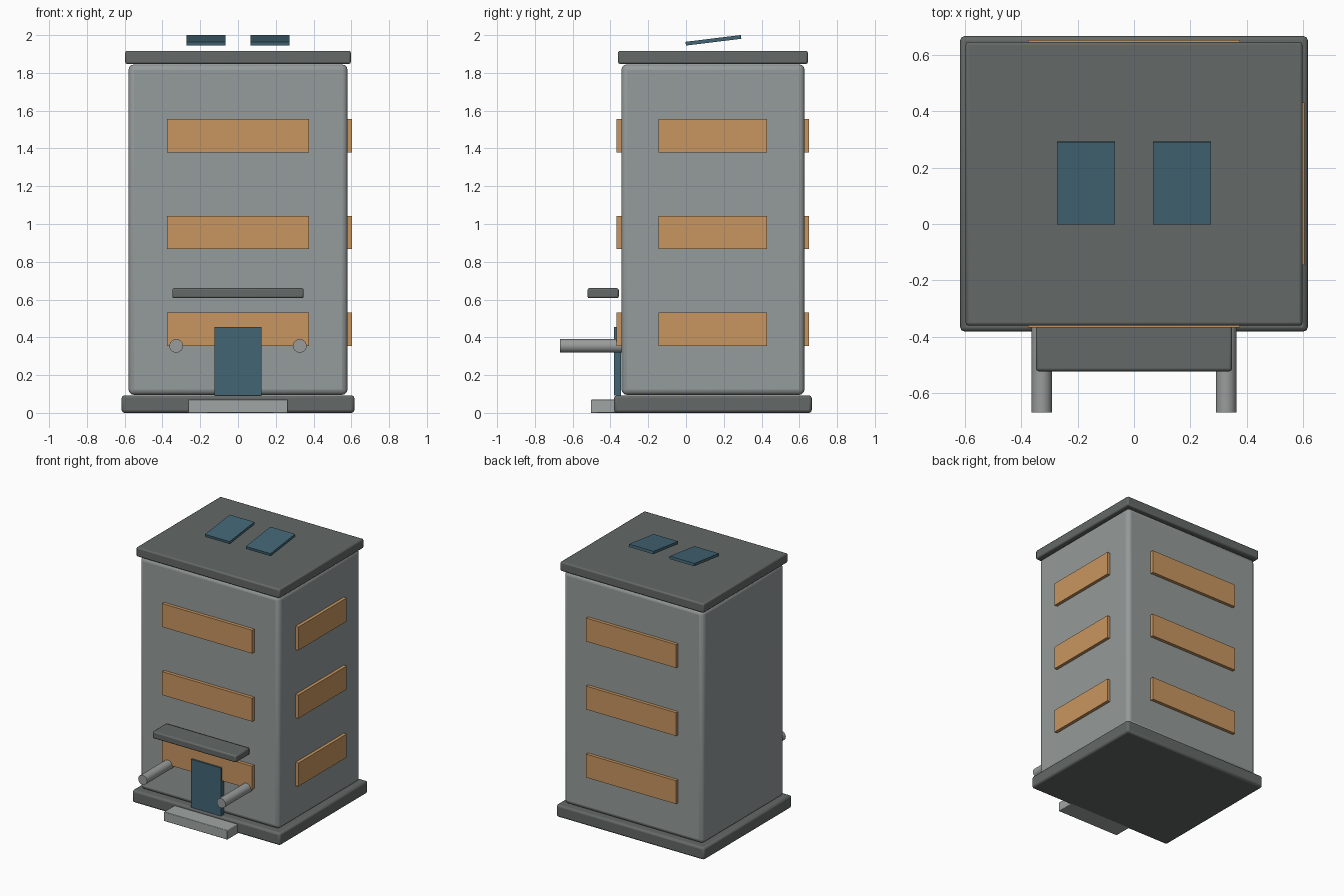
import bpy
import math

cube = bpy.data.objects.get("Cube")
if cube:
    bpy.data.objects.remove(cube, do_unlink=True)


def material(name, r, g, b):
    m = bpy.data.materials.new(name)
    m.use_nodes = True
    m.diffuse_color = (r, g, b, 1)
    bsdf = next(n for n in m.node_tree.nodes if n.type == "BSDF_PRINCIPLED")
    bsdf.inputs["Base Color"].default_value = (r, g, b, 1)
    return m


WALL = material("wall grey", 0.30, 0.33, 0.325)
DARK = material("dark slate", 0.125, 0.14, 0.135)
CONCRETE = material("pale concrete", 0.35, 0.38, 0.37)
METAL = material("rail metal", 0.32, 0.335, 0.33)
AMBER = material("amber glass", 0.58, 0.305, 0.115)
BLUE = material("blue glass", 0.055, 0.13, 0.175)


def finish(obj, name, mat, bevel=0, segments=2):
    obj.name = name
    obj.data.materials.append(mat)
    if bevel:
        mod = obj.modifiers.new("Bevel", "BEVEL")
        mod.width = bevel
        mod.segments = segments
        bpy.ops.object.shade_smooth_by_angle(angle=math.radians(35))
    return obj


def box(name, mat, x, y, z, bevel=0, segments=2):
    """Box spanning the given (low, high) pair on each axis."""
    spans = (x, y, z)
    bpy.ops.mesh.primitive_cube_add(size=1, location=[(a + b) / 2 for a, b in spans])
    obj = bpy.context.object
    obj.scale = [b - a for a, b in spans]
    bpy.ops.object.transform_apply(location=False, rotation=False, scale=True)
    return finish(obj, name, mat, bevel, segments)


# Main block, plinth and roof
FRONT, BACK, SIDE = -0.342, 0.628, 0.58
box("base_slab", DARK, (-0.616, 0.616), (-0.381, 0.666), (0, 0.093), 0.015)
box("building_body", WALL, (-SIDE, SIDE), (FRONT, BACK), (0.095, 1.845), 0.03, 3)
box("roof_slab", DARK, (-0.597, 0.597), (-0.36, 0.645), (1.847, 1.917), 0.01)

# Window bands: five panes front and back, one long pane on the left side
PANES, HALF = 5, 0.375
step = 2 * HALF / PANES
for floor in range(3):
    low = 0.355 + 0.512 * floor
    z = (low, low + 0.176)
    for i in range(PANES):
        x = (-HALF + i * step, -HALF + (i + 1) * step)
        box(f"front_window_{floor}_{i}", AMBER, x, (FRONT - 0.025, FRONT + 0.01), z)
        box(f"back_window_{floor}_{i}", AMBER, x, (BACK - 0.01, BACK + 0.024), z)
    box(f"side_window_{floor}", AMBER, (SIDE - 0.01, SIDE + 0.024), (-0.145, 0.43), z)

# Entrance
box("door", BLUE, (-0.125, 0.125), (-0.38, -0.345), (0.093, 0.455))
box("entrance_step", CONCRETE, (-0.264, 0.264), (-0.504, -0.34), (0, 0.07), 0.004)
box("entrance_canopy", DARK, (-0.348, 0.348), (-0.522, -0.356), (0.607, 0.66), 0.01)

for label, side in (("left", 1), ("right", -1)):
    # Horizontal rails either side of the door
    bpy.ops.mesh.primitive_cylinder_add(
        vertices=24, radius=0.036, depth=0.34,
        location=(side * 0.327, -0.498, 0.355), rotation=(math.pi / 2, 0, 0))
    finish(bpy.context.object, label + "_rail", METAL)
    bpy.ops.object.shade_smooth_by_angle(angle=math.radians(35))

    # Tilted roof panels
    panel = box(label + "_roof_panel", BLUE, (side * 0.17 - 0.1025, side * 0.17 + 0.1025),
                (-0.0025, 0.2925), (1.9625, 1.9825))
    panel.rotation_euler.x = math.radians(7)
